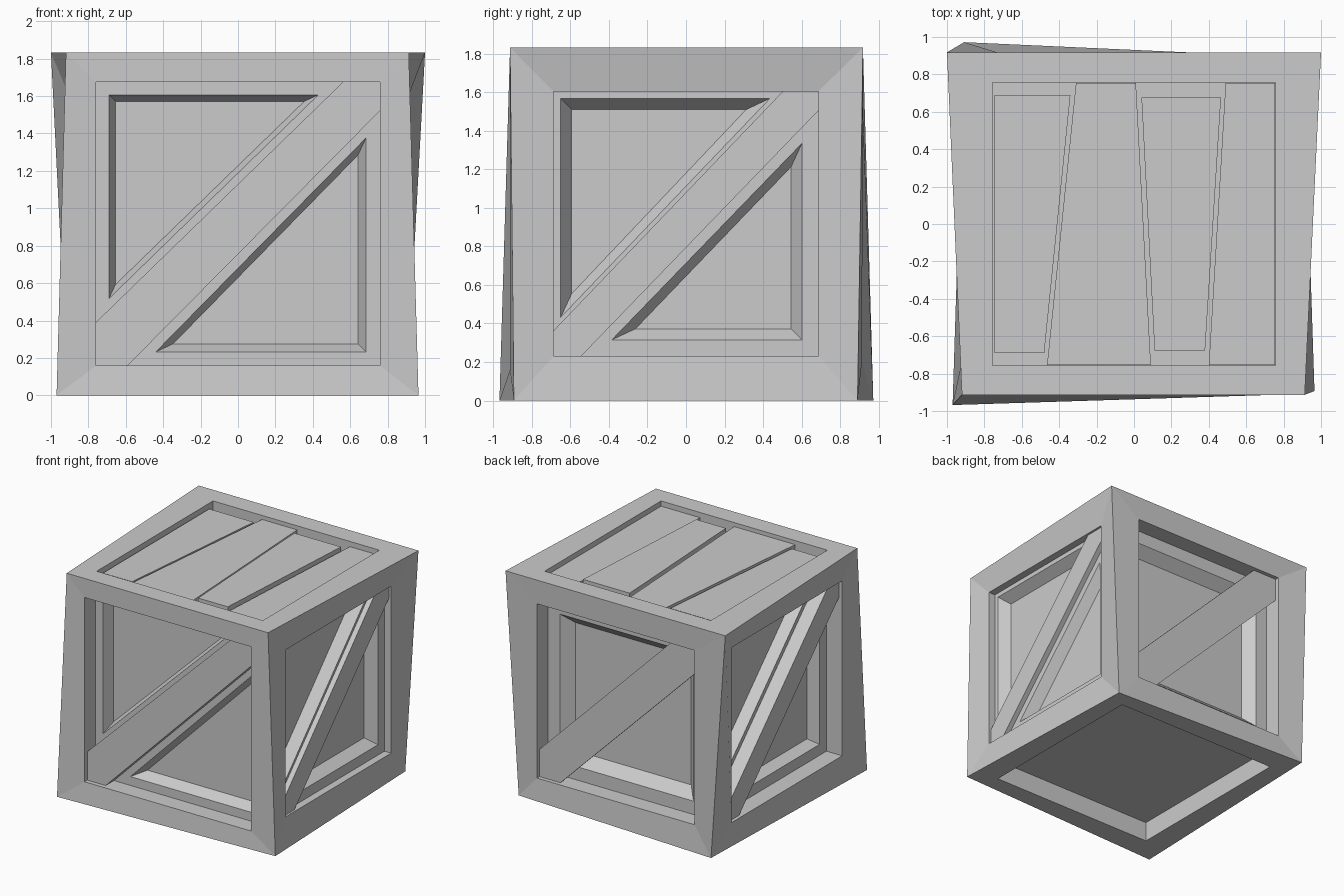
import bpy, bmesh
from mathutils import Vector as V

if "Cube" in bpy.data.objects:
    bpy.data.objects.remove(bpy.data.objects["Cube"])

C = V((0, 0, 0.917))  # centre of the crate
Z = V((0, 0, 1))


def mesh_object(name, faces):
    """Make an object from a list of polygons given as point lists."""
    bm = bmesh.new()
    for f in faces:
        bm.faces.new([bm.verts.new(p) for p in f])
    bmesh.ops.remove_doubles(bm, verts=bm.verts, dist=0.0005)
    bmesh.ops.recalc_face_normals(bm, faces=bm.faces)
    me = bpy.data.meshes.new(name)
    bm.to_mesh(me)
    bm.free()
    ob = bpy.data.objects.new(name, me)
    bpy.context.collection.objects.link(ob)
    return ob


def ring(a, b):
    n = len(a)
    return [[a[i], a[(i + 1) % n], b[(i + 1) % n], b[i]] for i in range(n)]


def prism(name, a, b):
    return mesh_object(name, ring(a, b) + [a, b])


# Skewed outer corners, keyed by the sign of x, y, z
corner = {
    (-1, -1, 1): V((-0.92, -0.913, 1.832)), (1, -1, 1): V((0.913, -0.913, 1.832)),
    (1, 1, 1): V((1.0, 0.918, 1.832)), (-1, 1, 1): V((-1.0, 0.918, 1.832)),
    (-1, -1, -1): V((-0.97, -0.968, 0)), (1, -1, -1): V((0.965, -0.893, 0)),
    (1, 1, -1): V((0.90, 0.89, 0)), (-1, 1, -1): V((-0.908, 0.972, 0)),
}
SQ = [(-1, -1), (1, -1), (1, 1), (-1, 1)]

# name, right axis, up axis, half opening, opening depth, recess depth
sides = [
    ("front", V((1, 0, 0)), Z, 0.758, 0.913, 0.77),
    ("right", V((0, 1, 0)), Z, 0.687, 0.913, 0.852),
    ("back", V((-1, 0, 0)), Z, 0.717, 0.913, 0.77),
    ("left", V((0, -1, 0)), Z, 0.72, 0.918, 0.775),
    ("top", V((1, 0, 0)), V((0, 1, 0)), 0.757, 0.915, 0.823),
    ("bottom", V((1, 0, 0)), V((0, -1, 0)), 0.76, 0.917, 0.752),
]
# Braced sides: (half size, two corner cuts, slope) of upper and lower pan,
# pan depth, brace offsets above and below the diagonal, brace back and face
details = {
    "front": ((0.69, 0.29, 0.26, 0.035), (0.685, 0.245, 0.225, 0.043),
              0.68, (0.233, 0.197), (0.168, 0.155), 0.76, 0.877),
    "right": ((0.65, 0.165, 0.215, 0.057), (0.602, 0.217, 0.184, 0.057),
              0.767, (0.133, 0.185), (0.143, 0.10), 0.842, 0.895),
    "back": ((0.607, 0, 0, 0.08), (0.607, 0, 0, 0.08),
             0.685, (0.225, 0.225), (0.19, 0.19), 0.86, 0.88),
    "left": ((0.63, 0.19, 0.19, 0.035), (0.63, 0.19, 0.19, 0.035),
             0.685, (0.14, 0.14), (0.14, 0.14), 0.765, 0.89),
}

frame = []
for name, U, W, s, d, base in sides:
    N = U.cross(W)

    def at(pts, depth):
        return [C + U * u + W * v + N * depth for u, v in pts]

    def square(h):
        return [(u * h, v * h) for u, v in SQ]

    # Sloping frame strips and the recess walls of this side
    outer = [corner[tuple(round(c) for c in (U * u + W * v + N))] for u, v in SQ]
    rim, inner = at(square(s), d), at(square(s), base)
    frame += ring(outer, rim) + ring(rim, inner)

    if name not in details:
        mesh_object(name + "_floor", [inner])
        continue
    up, low, deep, p, q, rear, face = details[name]

    # Sunken panel: one square pan at the back, else two triangles
    faces = []
    if name == "back":
        a, t = up[0], up[3]
        edge, pan = at(square(a), base), at(square(a - t), deep)
        faces = ring(inner, edge) + ring(edge, pan) + [pan]
    else:
        for (a, k0, k1, t), sg in ((up, 1), (low, -1)):
            def tri(h, c0, c1):
                return [(-h * sg, (c0 - h) * sg), (-h * sg, h * sg), ((h - c1) * sg, h * sg)]
            # the lower triangle is turned half round, so its cuts swap ends
            edge = at(tri(a, *((k0, k1) if sg > 0 else (k1, k0))), base)
            c = 1.15 * t
            pan = at(tri(a - t, *((k0 + c, k1 + c) if sg > 0 else (k1 + c, k0 + c))), deep)
            faces += ring(at(tri(s, 0, 0), base), edge) + ring(edge, pan) + [pan]
    mesh_object(name + "_panel", faces)

    # Diagonal brace
    strip = [(-s, -s), (q[0] - s, -s), (s, s - q[1]), (s, s), (s - p[1], s), (-s, p[0] - s)]
    prism(name + "_brace", at(strip, rear), at(strip, face))

mesh_object("crate_frame", frame)

# Lid planks: front-left, front-right, back-right, back-left x, half length, top
planks = [
    (-0.745, -0.48, -0.34, -0.745, 0.69, 1.795),
    (-0.465, 0.09, 0.01, -0.31, 0.755, 1.80),
    (0.11, 0.38, 0.465, 0.04, 0.675, 1.812),
    (0.40, 0.755, 0.755, 0.49, 0.755, 1.79),
]
for i, (a, b, c, e, h, top) in enumerate(planks):
    quad = [(a, -h), (b, -h), (c, h), (e, h)]
    prism("lid_plank_%d" % (i + 1), [V((x, y, 1.74)) for x, y in quad],
          [V((x, y, top)) for x, y in quad])
